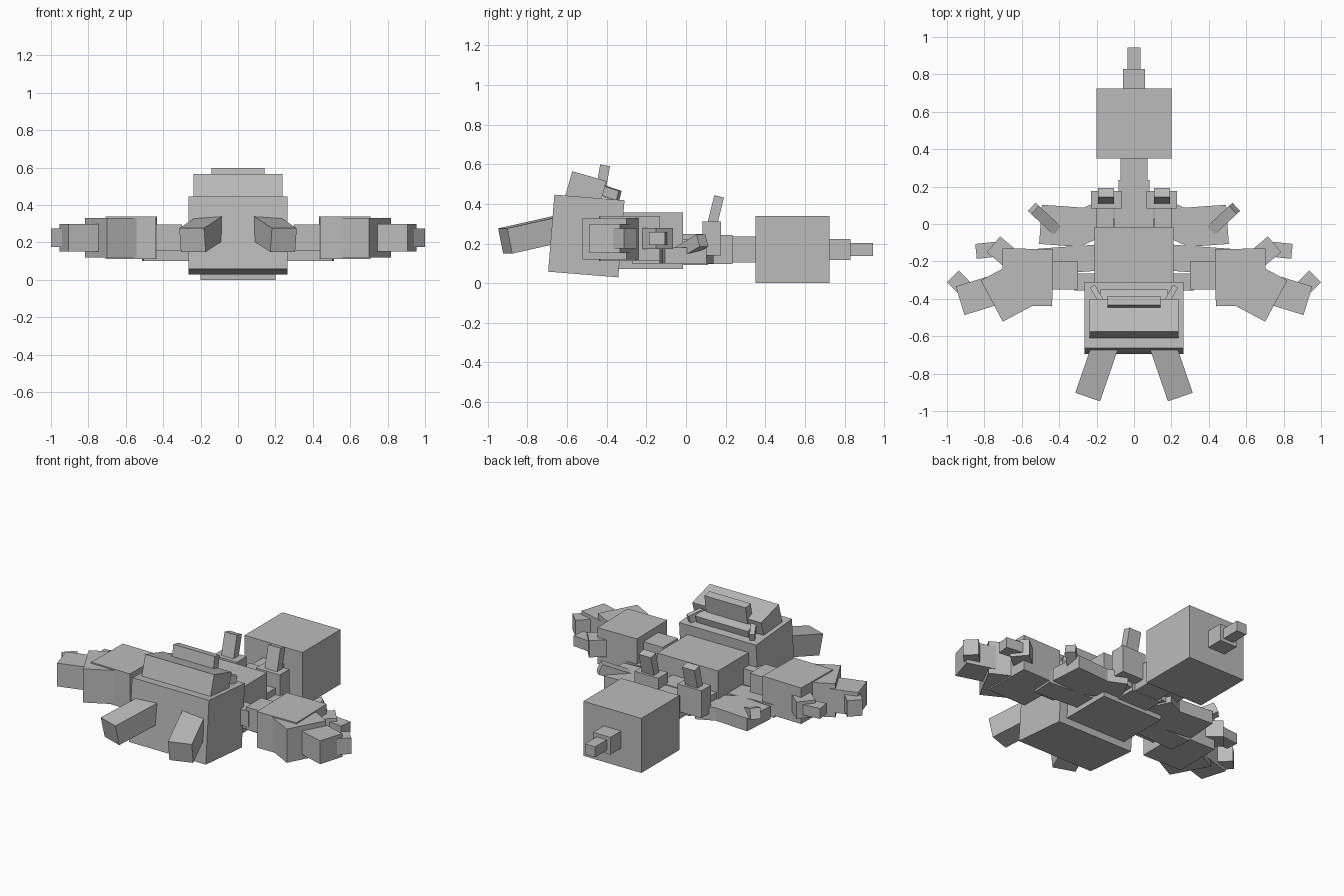
import bpy
from math import radians

cube = bpy.data.objects.get("Cube")
if cube:
    bpy.data.objects.remove(cube, do_unlink=True)

GREY = (.5, .5, .5, 1)
mat = bpy.data.materials.new("plain_grey")
mat.use_nodes = True
mat.diffuse_color = GREY
mat.node_tree.nodes["Principled BSDF"].inputs["Base Color"].default_value = GREY


def box(name, width, length, height, x=0, y=0, z=0, pitch=0, roll=0, yaw=0):
    """Flat-sided box, turned by degrees about its centre."""
    bpy.ops.mesh.primitive_cube_add(size=1, location=(x, y, z))
    part = bpy.context.object
    part.name = name
    part.scale = (width, length, height)
    part.rotation_euler = [radians(angle) for angle in (pitch, roll, yaw)]
    part.data.materials.append(mat)


def pair(name, x, roll=0, yaw=0, **shape):
    """Matching left and right boxes."""
    for side, sign in (("left", 1), ("right", -1)):
        box(f"{side}_{name}", x=sign * x, roll=sign * roll, yaw=sign * yaw, **shape)


# Body and tilted head with its crest
box("body", width=.42, length=.44, height=.285, y=-.235, z=.213)
box("head", width=.53, length=.355, height=.39, y=-.503, z=.238, pitch=-4.6)
box("brow", width=.475, length=.18, height=.15, y=-.508, z=.468, pitch=-16)
box("crest", width=.285, length=.05, height=.11, y=-.418, z=.54, pitch=-10)
box("crest_bar", width=.36, length=.06, height=.05, y=-.385, z=.45, pitch=-16)
pair("crest_bar_end", width=.03, length=.1, height=.05, x=.195, y=-.38, z=.455, pitch=-16, yaw=-30)
pair("mandible", width=.14, length=.36, height=.13, x=.186, y=-.746, z=.25, pitch=12, yaw=19)

# Tail segments, club and sting, each starting where the last one ends
tail_end = -.05
for name, width, length, height in (
    ("tail_base", .21, .16, .155),
    ("tail_middle", .167, .125, .145),
    ("tail_stalk", .145, .115, .13),
    ("tail_club", .4, .375, .34),
    ("sting_base", .12, .105, .108),
    ("sting_tip", .07, .115, .065),
):
    box(name, width, length, height, y=tail_end + length / 2, z=.17)
    tail_end += length

# Upright feelers at the rear
pair("feeler_root", width=.09, length=.13, height=.11, x=.155, y=.045, z=.165)
pair("feeler_block", width=.165, length=.095, height=.17, x=.148, y=.13, z=.225)
pair("feeler", width=.085, length=.05, height=.16, x=.15, y=.148, z=.36, pitch=-14)

# Arms with two-fingered claws, all centred at one height
ARM = .225
pair("shoulder", width=.14, length=.09, height=.1, x=.25, y=-.31, z=ARM)
pair("upper_arm", width=.16, length=.15, height=.14, x=.38, y=-.275, z=ARM)
pair("claw_palm", width=.27, length=.305, height=.225, x=.57, y=-.285, z=ARM, yaw=1)
pair("outer_finger_base", width=.25, length=.25, height=.21, x=.65, y=-.353, z=ARM, yaw=-28)
pair("outer_finger_middle", width=.24, length=.16, height=.145, x=.815, y=-.375, z=ARM, yaw=-17)
pair("outer_finger_tip", width=.15, length=.09, height=.1, x=.915, y=-.333, z=ARM, yaw=45)
pair("inner_finger_base", width=.16, length=.11, height=.105, x=.69, y=-.16, z=ARM, yaw=40)
pair("inner_finger_tip", width=.12, length=.08, height=.065, x=.785, y=-.14, z=ARM, yaw=-6)

# Flat legs spreading from the body
LEG = .14
pair("front_leg", width=.34, length=.14, height=.08, x=.34, y=-.19, z=LEG, yaw=-4)
pair("rear_leg_inner", width=.22, length=.18, height=.08, x=.22, y=.01, z=LEG, yaw=-25)
pair("rear_leg_outer", width=.23, length=.21, height=.08, x=.385, y=-.01, z=LEG, yaw=4)
pair("rear_foot", width=.2, length=.06, height=.065, x=.47, y=.02, z=.178, roll=-22, yaw=43)
